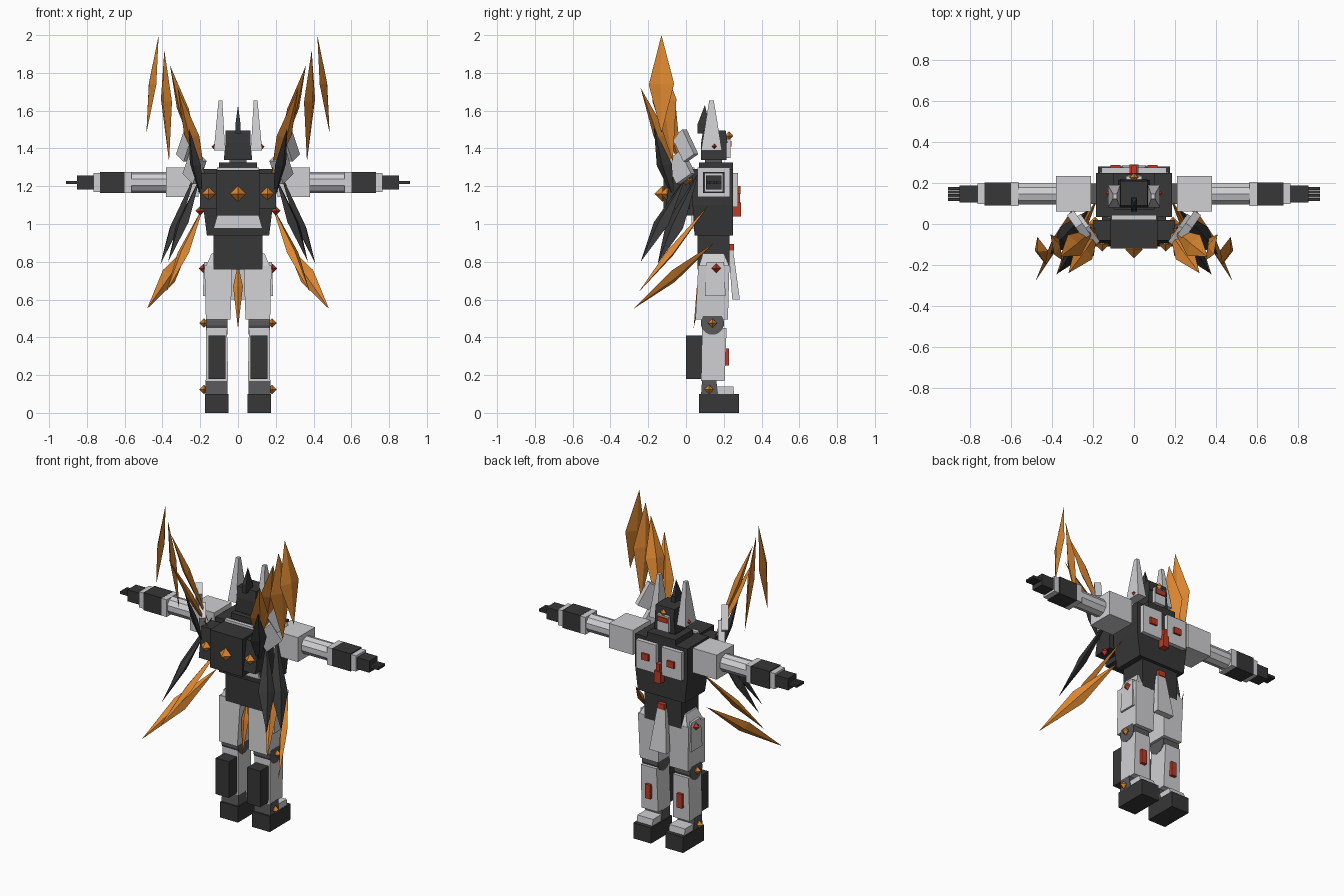
import bpy, bmesh, math
from mathutils import Vector, Matrix

if "Cube" in bpy.data.objects:
    bpy.data.objects.remove(bpy.data.objects["Cube"])


def material(name, col):
    m = bpy.data.materials.new(name)
    m.diffuse_color = (*col, 1)
    m.use_nodes = True
    m.node_tree.nodes["Principled BSDF"].inputs["Base Color"].default_value = m.diffuse_color
    return m


DARK = material("charcoal", (0.038, 0.038, 0.038))
GREY = material("joint grey", (0.10, 0.10, 0.105))
LIGHT = material("pale grey", (0.63, 0.63, 0.65))
GOLD = material("amber", (0.70, 0.235, 0.03))
RED = material("red", (0.50, 0.045, 0.02))


def finish(name, bm, mat):
    bmesh.ops.recalc_face_normals(bm, faces=bm.faces)
    me = bpy.data.meshes.new(name)
    bm.to_mesh(me)
    bm.free()
    me.materials.append(mat)
    ob = bpy.data.objects.new(name, me)
    bpy.context.collection.objects.link(ob)
    return ob


def hull(name, pts, mat, pair=False):
    """Convex solid through the points, optionally with a mirrored twin."""
    for s in ((1, -1) if pair else (1,)):
        bm = bmesh.new()
        for p in pts:
            bm.verts.new((p[0] * s, p[1], p[2]))
        bmesh.ops.convex_hull(bm, input=bm.verts)
        bmesh.ops.dissolve_limit(bm, angle_limit=0.01, verts=bm.verts, edges=bm.edges)
        finish(name + ("_right" if s > 0 else "_left") * pair, bm, mat)


def box(name, x, y, z, mat, pair=False, tx=None, ty=None, rot=None):
    """Box from ranges; tx, ty replace the ranges at the top."""
    pts = [Vector((a, b, z[0])) for a in x for b in y]
    pts += [Vector((a, b, z[1])) for a in (tx or x) for b in (ty or y)]
    if rot:
        c = sum(pts, Vector()) / 8
        pts = [c + rot @ (p - c) for p in pts]
    hull(name, pts, mat, pair)


def gem(name, c, mat, r=(0.025, 0.025, 0.025), pair=False):
    c = Vector(c)
    pts = [c + Vector([r[i] * s if i == k else 0 for i in range(3)])
           for k in range(3) for s in (1, -1)]
    hull(name, pts, mat, pair)


def blade(name, base, tip, wide, w, t, at, mat, pair=True):
    """Long faceted feather: widest at fraction 'at' from base to tip."""
    a, b = Vector(base), Vector(tip)
    d = (b - a).normalized()
    u = Vector(wide)
    u = (u - d * u.dot(d)).normalized()
    n = d.cross(u)
    m = a.lerp(b, at)
    hull(name, [a, b, m + u * w, m - u * w, m + n * t, m - n * t], mat, pair)


def rod(name, c, r, length, mat, n):
    """Cylinder along x on both sides."""
    for s in (1, -1):
        bm = bmesh.new()
        M = Matrix.Translation((c[0] * s, c[1], c[2])) @ Matrix.Rotation(math.pi / 2, 4, 'Y') \
            @ Matrix.Rotation(math.pi / n, 4, 'Z')
        bmesh.ops.create_cone(bm, cap_ends=True, segments=n, radius1=r, radius2=r,
                              depth=length, matrix=M)
        finish(name + ("_right" if s > 0 else "_left"), bm, mat)


# Feet and ankles
box("foot", (0.05, 0.175), (0.07, 0.28), (0, 0.10), DARK, True)
box("ankle", (0.055, 0.172), (0.08, 0.17), (0.10, 0.175), GREY, True, ty=(0.085, 0.16))
box("instep_plate", (0.058, 0.168), (0.16, 0.255), (0.10, 0.14), LIGHT, True, ty=(0.16, 0.25))
gem("ankle_gem", (0.18, 0.122, 0.125), GOLD, pair=True)

# Lower legs
box("shin", (0.052, 0.17), (0.08, 0.205), (0.17, 0.45), LIGHT, True,
    tx=(0.058, 0.168), ty=(0.085, 0.215))
box("calf_pack", (0.065, 0.157), (0.0, 0.085), (0.18, 0.41), DARK, True)
box("shin_lamp", (0.094, 0.13), (0.205, 0.228), (0.25, 0.34), RED, True)
rod("knee", (0.113, 0.14, 0.475), 0.062, 0.115, GREY, 16)
gem("knee_gem", (0.18, 0.14, 0.475), GOLD, pair=True)

# Thighs and hips
box("thigh", (0.04, 0.17), (0.05, 0.222), (0.495, 0.78), LIGHT, True,
    tx=(0.03, 0.178), ty=(0.065, 0.23))
box("thigh_top", (0.03, 0.17), (0.068, 0.23), (0.775, 0.845), LIGHT, True,
    tx=(0.10, 0.14), ty=(0.09, 0.20))
box("hip_guard", (0.165, 0.186), (0.10, 0.21), (0.62, 0.80), LIGHT, True,
    tx=(0.165, 0.18), ty=(0.11, 0.20))
gem("hip_gem", (0.183, 0.16, 0.765), RED, pair=True)
box("pelvis", (-0.13, 0.13), (0.06, 0.23), (0.76, 0.95), DARK)
box("front_skirt", (-0.06, 0.06), (0.245, 0.285), (0.60, 0.86), LIGHT,
    tx=(-0.03, 0.03), ty=(0.225, 0.25))
box("belt_lamp", (-0.025, 0.025), (0.225, 0.255), (0.86, 0.895), RED)
blade("tail_feather", (0, 0.09, 0.79), (0, 0.04, 0.445), (1, 0, 0), 0.026, 0.015, 0.35, GOLD, False)

# Torso
box("torso", (-0.165, 0.165), (0.045, 0.25), (0.94, 1.10), DARK, tx=(-0.185, 0.185), ty=(0.035, 0.25))
box("chest", (-0.185, 0.185), (0.035, 0.25), (1.10, 1.29), DARK)
box("lower_back_plate", (-0.13, 0.13), (0.03, 0.05), (0.975, 1.045), LIGHT, tx=(-0.11, 0.11))
box("chest_plate", (0.02, 0.16), (0.245, 0.275), (1.09, 1.27), LIGHT, True)
box("chest_lamp", (0.065, 0.115), (0.27, 0.288), (1.16, 1.20), RED, True)
box("breast_lamp", (-0.022, 0.022), (0.245, 0.29), (1.04, 1.115), RED)
box("breast_lamp_top", (-0.013, 0.013), (0.245, 0.285), (1.115, 1.16), RED)
box("collar", (-0.10, 0.10), (0.07, 0.25), (1.29, 1.325), DARK)
box("back_collar", (-0.11, 0.11), (0.02, 0.045), (1.28, 1.30), LIGHT)
box("neck", (-0.045, 0.045), (0.10, 0.19), (1.32, 1.36), GREY)

# Backpack
box("backpack", (-0.115, 0.115), (-0.12, 0.04), (1.045, 1.285), DARK)
box("backpack_side", (0.11, 0.20), (-0.11, 0.02), (1.08, 1.27), DARK, True, ty=(-0.08, 0.02))
gem("pack_gem", (0, -0.125, 1.16), GOLD, (0.042,) * 3)
gem("pack_side_gem", (0.155, -0.10, 1.16), GOLD, (0.035,) * 3, True)
gem("wing_root_gem", (0.19, 0.0, 1.23), GOLD, (0.035,) * 3, True)
gem("wing_root_red_gem", (0.2, -0.025, 1.07), RED, pair=True)

# Head with horns and crest
box("head", (-0.075, 0.075), (0.08, 0.215), (1.34, 1.43), DARK, tx=(-0.066, 0.066))
box("helmet", (-0.066, 0.066), (0.08, 0.22), (1.43, 1.495), DARK, ty=(0.09, 0.21))
box("face", (-0.04, 0.04), (0.21, 0.235), (1.35, 1.45), LIGHT)
box("visor", (-0.034, 0.034), (0.232, 0.242), (1.41, 1.44), RED)
gem("brow_gem", (0, 0.228, 1.467), GOLD, (0.022, 0.022, 0.025))
box("crest", (-0.014, 0.014), (0.06, 0.13), (1.48, 1.53), DARK)
hull("crest_spike", [(x, y, 1.525) for x in (-0.014, 0.014) for y in (0.06, 0.125)]
     + [(0, 0.10, 1.63)], DARK)
box("horn", (0.068, 0.128), (0.08, 0.19), (1.39, 1.655), LIGHT, True,
    tx=(0.083, 0.103), ty=(0.123, 0.147))
gem("horn_gem", (0.12, 0.15, 1.41), RED, (0.02,) * 3, True)

# Arms
AY, AZ = 0.147, 1.22


def arm(name, x, hy, hz, mat):
    box(name, x, (AY - hy, AY + hy), (AZ - hz, AZ + hz), mat, True)


arm("shoulder_joint", (0.17, 0.23), 0.05, 0.05, GREY)
arm("shoulder", (0.21, 0.38), 0.087, 0.078, LIGHT)
rod("upper_arm", (0.48, AY, AZ), 0.055, 0.22, LIGHT, 10)
arm("elbow", (0.565, 0.60), 0.058, 0.055, LIGHT)
arm("forearm", (0.60, 0.73), 0.056, 0.056, DARK)
arm("wrist", (0.73, 0.765), 0.05, 0.05, LIGHT)
arm("hand", (0.765, 0.852), 0.042, 0.037, DARK)
for i in range(4):
    y = AY - 0.027 + i * 0.018
    box("finger_%d" % (i + 1), (0.85, 0.91), (y - 0.008, y + 0.008), (1.212, 1.228), DARK, True)

# Wing brackets
tilt = Matrix.Rotation(math.radians(-35), 3, 'Z') @ Matrix.Rotation(math.radians(30), 3, 'X')
box("wing_bracket_upper", (0.25, 0.29), (-0.045, 0.035), (1.34, 1.49), LIGHT, True, rot=tilt)
box("wing_bracket_lower", (0.21, 0.25), (-0.085, 0.025), (1.23, 1.37), LIGHT, True, rot=tilt)

# Wing feathers: base, tip, width direction, half width, half thickness, widest point
FEATHERS = [
    ("upper_feather_outer", (0.485, -0.13, 1.48), (0.42, -0.13, 2.0), (0.3, 1, 0), 0.07, 0.02, 0.5, GOLD),
    ("upper_feather_second", (0.365, -0.07, 1.33), (0.39, -0.15, 1.92), (0.45, 1, 0), 0.07, 0.02, 0.55, GOLD),
    ("upper_feather_third", (0.19, -0.02, 1.27), (0.36, -0.16, 1.84), (0.6, 1, 0), 0.06, 0.022, 0.6, GOLD),
    ("upper_feather_inner", (0.17, -0.03, 1.22), (0.32, -0.24, 1.72), (1, 1, 0), 0.055, 0.02, 0.5, GOLD),
    ("dark_feather_upper", (0.19, -0.06, 1.12), (0.26, -0.17, 1.51), (0.7, 1, 0), 0.05, 0.018, 0.5, DARK),
    ("dark_feather_outer", (0.22, 0.07, 1.28), (0.41, -0.15, 0.79), (0.5, 1, 0), 0.055, 0.025, 0.6, DARK),
    ("dark_feather_inner", (0.20, 0.0, 1.25), (0.37, -0.24, 0.80), (0.7, 1, 0), 0.05, 0.022, 0.55, DARK),
    ("lower_feather_inner", (0.18, 0.12, 1.10), (0.38, -0.25, 0.64), (1, 0.6, 0), 0.035, 0.022, 0.55, GOLD),
    ("lower_feather_outer", (0.25, 0.15, 0.90), (0.482, -0.28, 0.55), (0.4, 0.3, 1), 0.045, 0.02, 0.5, GOLD),
]
for f in FEATHERS:
    blade(*f)
